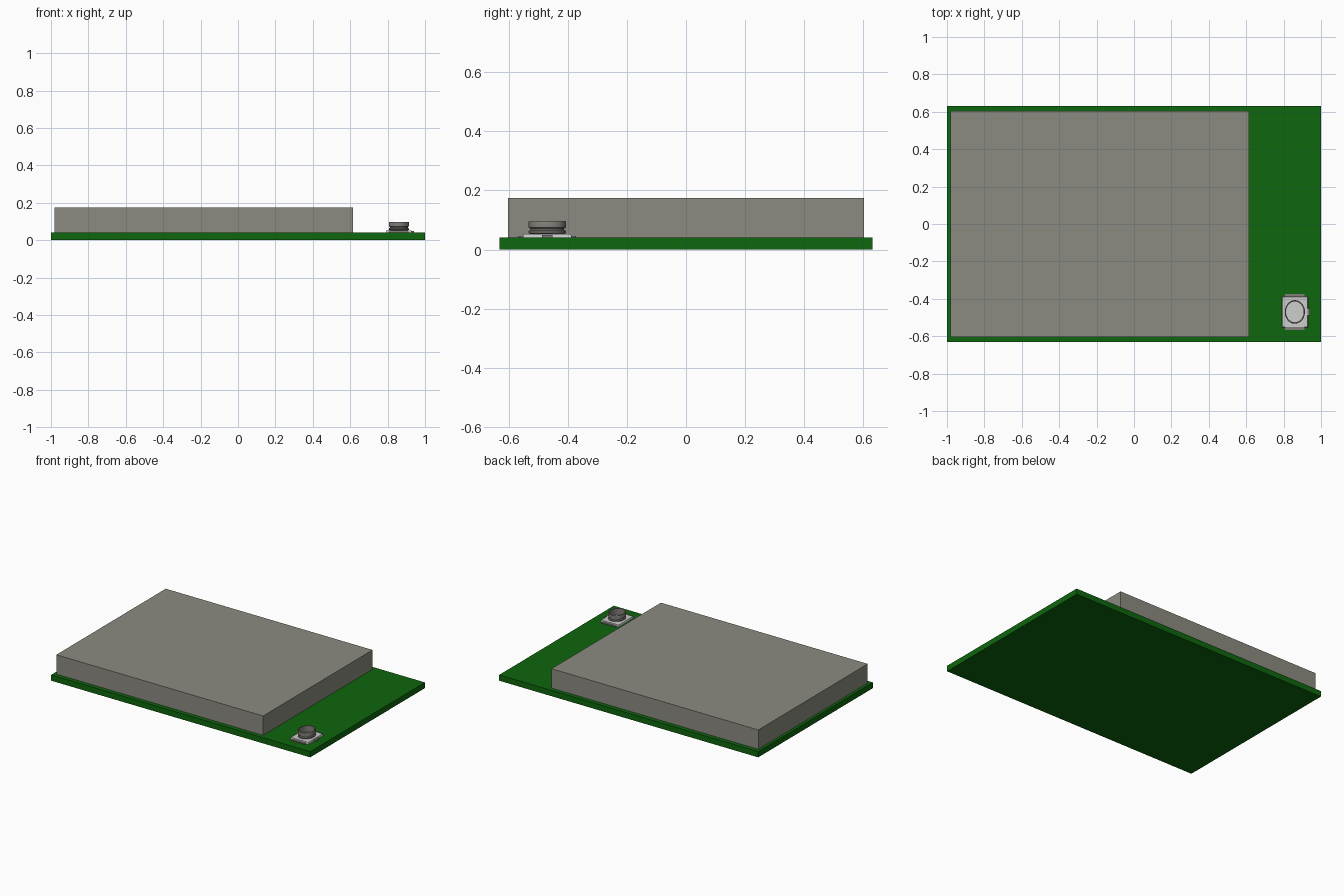
import bpy, bmesh, math

cube = bpy.data.objects.get("Cube")
if cube:
    bpy.data.objects.remove(cube, do_unlink=True)


def material(name, srgb):
    lin = [((c / 255 + 0.055) / 1.055) ** 2.4 if c > 10 else c / 255 / 12.92 for c in srgb]
    m = bpy.data.materials.new(name)
    m.use_nodes = True
    m.diffuse_color = (*lin, 1)
    m.node_tree.nodes["Principled BSDF"].inputs["Base Color"].default_value = (*lin, 1)
    return m


GREEN = material("board green", (14, 102, 14))
GREY = material("shield grey", (140, 139, 129))
WHITE = material("connector plastic", (205, 205, 205))
METAL = material("connector metal", (128, 126, 120))


def finish(name, bm, mat):
    bmesh.ops.recalc_face_normals(bm, faces=bm.faces)
    me = bpy.data.meshes.new(name)
    bm.to_mesh(me)
    bm.free()
    me.materials.append(mat)
    ob = bpy.data.objects.new(name, me)
    bpy.context.collection.objects.link(ob)
    return ob


def box(name, mat, x, y, z, taper=0.0):
    """Box from min/max pairs; taper pulls the top edges inward."""
    bm = bmesh.new()
    bmesh.ops.create_cube(bm, size=1)
    for v in bm.verts:
        top = v.co.z > 0
        inset = taper if top else 0
        v.co = (x[1] - inset if v.co.x > 0 else x[0] + inset,
                y[1] - inset if v.co.y > 0 else y[0] + inset,
                z[1] if top else z[0])
    return finish(name, bm, mat)


# Circuit board and the large shielding can
box("circuit_board", GREEN, (-1, 1), (-0.632, 0.632), (0, 0.04))
box("shield_can", GREY, (-0.98, 0.616), (-0.603, 0.603), (0.04, 0.175))

# Coaxial connector: plastic base and solder tabs
CX, CY = 0.86, -0.47
box("connector_base", WHITE, (CX - 0.07, CX + 0.07), (CY - 0.083, CY + 0.083), (0.04, 0.053), 0.003)
for side, name in ((-1, "front_tab"), (1, "back_tab")):
    ys = sorted((CY + side * 0.07, CY + side * 0.097))
    box(name, METAL, (CX - 0.052, CX + 0.052), ys, (0.04, 0.046))
box("signal_tab", METAL, (CX + 0.05, CX + 0.082), (CY - 0.018, CY + 0.018), (0.04, 0.05))

# Hollow oval socket: flange, snap groove, thick rim and inner wall
profile = [(0.88, 0.052), (1.0, 0.056), (1.0, 0.063), (0.9, 0.066), (0.9, 0.071),
           (1.0, 0.074), (1.0, 0.094), (0.97, 0.097), (0.88, 0.097)]
SEG = 40
bm = bmesh.new()
rings = []
for r, z in profile:
    rings.append([bm.verts.new((CX + 0.054 * r * math.cos(a), CY + 0.063 * r * math.sin(a), z))
                  for a in (2 * math.pi * i / SEG for i in range(SEG))])
for k in range(len(rings)):
    lo, hi = rings[k], rings[(k + 1) % len(rings)]
    for i in range(SEG):
        j = (i + 1) % SEG
        bm.faces.new((lo[i], lo[j], hi[j], hi[i]))
socket = finish("connector_socket", bm, METAL)
bpy.ops.object.select_all(action="DESELECT")
socket.select_set(True)
bpy.context.view_layer.objects.active = socket
bpy.ops.object.shade_smooth_by_angle(angle=math.radians(30))
